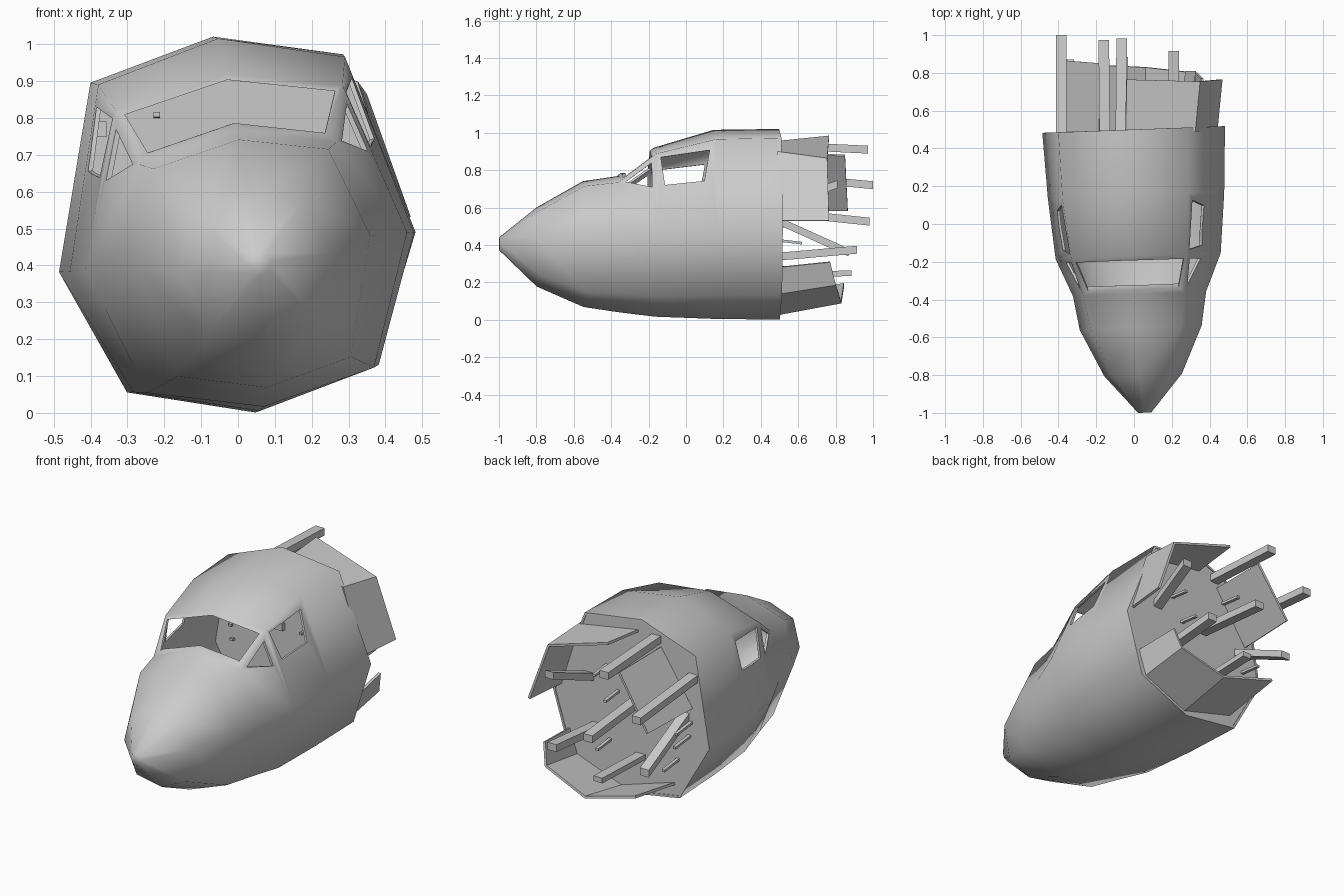
import bpy, bmesh, math
from mathutils import Matrix, Vector

if "Cube" in bpy.data.objects:
    bpy.data.objects.remove(bpy.data.objects["Cube"])

# The wreck lies slightly rolled and yawed
TILT = (Matrix.Translation((0.008, 0, 0.511)) @ Matrix.Rotation(math.radians(2.1), 4, 'Z')
        @ Matrix.Rotation(math.radians(-6.4), 4, 'Y'))


def make(name, verts, faces):
    me = bpy.data.meshes.new(name)
    me.from_pydata([tuple(v) for v in verts], [], faces)
    bm = bmesh.new()
    bm.from_mesh(me)
    bmesh.ops.recalc_face_normals(bm, faces=bm.faces)
    bm.to_mesh(me)
    bm.free()
    ob = bpy.data.objects.new(name, me)
    bpy.context.collection.objects.link(ob)
    return ob


def prism(name, pts, a, b):
    """Solid between two copies of a loop, placed by functions a and b."""
    n = len(pts)
    verts = [a(p) for p in pts] + [b(p) for p in pts]
    faces = [list(range(n)), list(range(n, 2 * n))]
    faces += [[i, (i + 1) % n, n + (i + 1) % n, n + i] for i in range(n)]
    return make(name, verts, faces)


def apply_mod(ob, mod):
    bpy.context.view_layer.objects.active = ob
    bpy.ops.object.modifier_apply(modifier=mod.name)


def ring(half):
    """Mirror a top-to-bottom half section into a full loop."""
    return half + [(-u, w) for u, w in half[-2:0:-1]]


# Nose and cockpit shell: half sections along y
stations = [
    (-1.00, [(0, -.07), (.025, -.08), (.035, -.105), (.025, -.13), (0, -.14)]),
    (-0.80, [(0, .09), (.15, .05), (.207, -.10), (.15, -.285), (0, -.335)]),
    (-0.55, [(0, .232), (.239, .179), (.325, -.065), (.237, -.388), (0, -.445)]),
    (-0.37, [(0, .258), (.27, .195), (.355, -.07), (.27, -.405), (0, -.472)]),
    (-0.17, [(0, .412), (.31, .345), (.44, -.07), (.31, -.425), (0, -.497)]),
    (0.15, [(0, .508), (.337, .42), (.47, -.075), (.335, -.42), (0, -.509)]),
    (0.50, [(0, .513), (.345, .426), (.487, -.075), (.34, -.42), (0, -.513)]),
]
verts = [(u, y, w) for y, half in stations for u, w in ring(half)]
faces = [list(range(8))]
for s in range(len(stations) - 1):
    for i in range(8):
        j = (i + 1) % 8
        faces.append([s * 8 + i, s * 8 + j, s * 8 + 8 + j, s * 8 + 8 + i])
shell = make("fuselage_shell", verts, faces)
sol = shell.modifiers.new("wall", 'SOLIDIFY')
sol.thickness = 0.014
sol.offset = -1
apply_mod(shell, sol)

# Windscreen and side window openings
windscreen = [(-.242, .223), (0, .277), (.242, .223), (.287, .332), (0, .395), (-.287, .332)]
side_window = [(-.145, .325), (.115, .36), (.085, .19), (-.125, .17)]
quarter_window = [(-.332, .197), (-.194, .295), (-.194, .16)]
cutters = [prism("windscreen_cutter", windscreen,
                 lambda p: (p[0], -.7, p[1]), lambda p: (p[0], -.1, p[1]))]
for nm, pts in (("side_window_cutter", side_window), ("quarter_window_cutter", quarter_window)):
    cutters.append(prism(nm, pts, lambda p: (-.7, p[0], p[1]), lambda p: (.7, p[0], p[1])))
for c in cutters:
    c.hide_render = True
    mod = shell.modifiers.new("opening", 'BOOLEAN')
    mod.operation = 'DIFFERENCE'
    mod.solver = 'EXACT'
    mod.object = c
    apply_mod(shell, mod)
    bpy.data.objects.remove(c)

# Rear bulkhead closing the shell
bulkhead = prism("rear_bulkhead", ring(stations[-1][1]),
                 lambda p: (p[0] * .985, .485, p[1] * .985),
                 lambda p: (p[0] * .985, .497, p[1] * .985))
for ob in (shell, bulkhead):
    ob.data.transform(TILT)

bpy.ops.object.select_all(action='DESELECT')
shell.select_set(True)
bpy.context.view_layer.objects.active = shell
bpy.ops.object.shade_smooth_by_angle(angle=math.radians(65))


# Torn skin panels behind the bulkhead
def panel(name, root, tip):
    n = len(root)
    ob = make(name, root + tip, [[i, i + 1, n + i + 1, n + i] for i in range(n - 1)])
    m = ob.modifiers.new("thickness", 'SOLIDIFY')
    m.thickness = 0.014
    m.offset = 0
    apply_mod(ob, m)


panel("upper_right_panel",
      [(-.045, .49, .95), (.32, .49, .895), (.435, .49, .53)],
      [(-.04, .765, .978), (.345, .755, .86), (.462, .765, .53)])
panel("left_panel",
      [(-.18, .49, .89), (-.38, .49, .59)],
      [(-.17, .85, .88), (-.36, .865, .585)])
panel("belly_panel",
      [(-.27, .48, .13), (.06, .48, .03), (.34, .48, .14), (.39, .48, .28)],
      [(-.27, .845, .19), (.06, .83, .095), (.33, .80, .19), (.36, .77, .31)])


# Broken stringers and small rods sticking out of the bulkhead
def bar(name, start, end, wx, wz):
    sect = [(-wx / 2, -wz / 2), (wx / 2, -wz / 2), (wx / 2, wz / 2), (-wx / 2, wz / 2)]
    prism(name, sect,
          lambda p: Vector(start) + Vector((p[0], 0, p[1])),
          lambda p: Vector(end) + Vector((p[0], 0, p[1])))


stringers = [
    ((-.155, .46, .935), (-.16, .973, .91)),
    ((-.385, .46, .77), (-.385, 1.0, .72)),
    ((-.07, .46, .58), (-.065, .982, .525)),
    ((.21, .46, .335), (.21, .915, .375)),
    ((-.33, .46, .545), (-.345, .87, .36)),
    ((-.06, .46, .235), (-.06, .885, .25)),
    ((.25, .46, .60), (.30, .81, .725)),
]
for k, (a, b) in enumerate(stringers):
    bar(f"stringer_{k + 1}", a, b, .056, .042 if k != 5 else .03)

rods = [(.08, .57), (.15, .70), (.13, .28), (-.37, .50), (-.36, .42), (-.29, .27), (-.22, .80)]
for k, (x, z) in enumerate(rods):
    bar(f"rod_{k + 1}", (x, .45, z + .01), (x, .62, z - .01), .018, .014)
